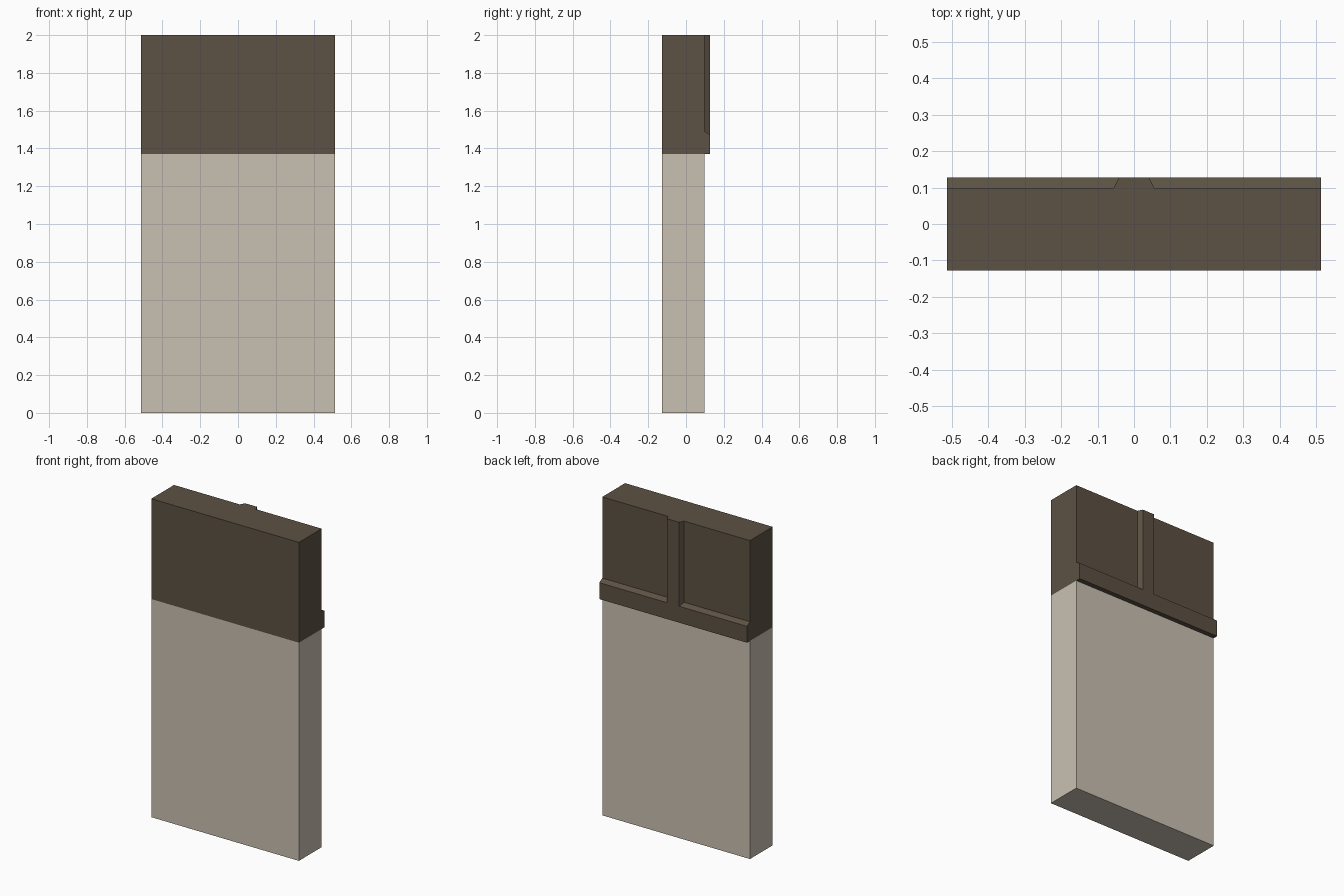
import bpy

if "Cube" in bpy.data.objects:
    bpy.data.objects.remove(bpy.data.objects["Cube"])

W = 0.513                      # half width
FRONT, BACK, OUT = -0.128, 0.098, 0.128
SPLIT, TOP = 1.37, 2.0


def material(name, rgb):
    m = bpy.data.materials.new(name)
    m.diffuse_color = (*rgb, 1)
    m.use_nodes = True
    m.node_tree.nodes["Principled BSDF"].inputs["Base Color"].default_value = m.diffuse_color
    return m


def prism(name, profile, axis, start, end, mat):
    """Extrude a 2D profile: (y, z) along x, or (x, y) along z."""
    def place(p, t):
        return (t, *p) if axis == 'x' else (*p, t)
    n = len(profile)
    verts = [place(p, t) for t in (start, end) for p in profile]
    faces = [tuple(reversed(range(n))), tuple(range(n, 2 * n))]
    faces += [(i, (i + 1) % n, n + (i + 1) % n, n + i) for i in range(n)]
    me = bpy.data.meshes.new(name)
    me.from_pydata(verts, [], faces)
    me.materials.append(mat)
    ob = bpy.data.objects.new(name, me)
    bpy.context.collection.objects.link(ob)
    return ob


plaster = material("pale plaster", (0.584, 0.527, 0.445))
wood = material("dark brown", (0.107, 0.083, 0.058))

slab = [(-W, FRONT), (W, FRONT), (W, BACK), (-W, BACK)]

# Pale lower wall and brown upper wall
prism("lower_panel", slab, 'z', 0, SPLIT, plaster)
prism("upper_panel", slab, 'z', SPLIT, TOP, wood)

# Horizontal rail across the back, chamfered on top
prism("back_rail", [(BACK, SPLIT), (OUT, SPLIT), (OUT, 1.473), (BACK, 1.49)],
      'x', -W, W, wood)

# Vertical rib with sloped sides, rising from the rail
prism("back_rib", [(-0.056, BACK), (0.056, BACK), (0.041, OUT), (-0.041, OUT)],
      'z', 1.473, TOP, wood)
